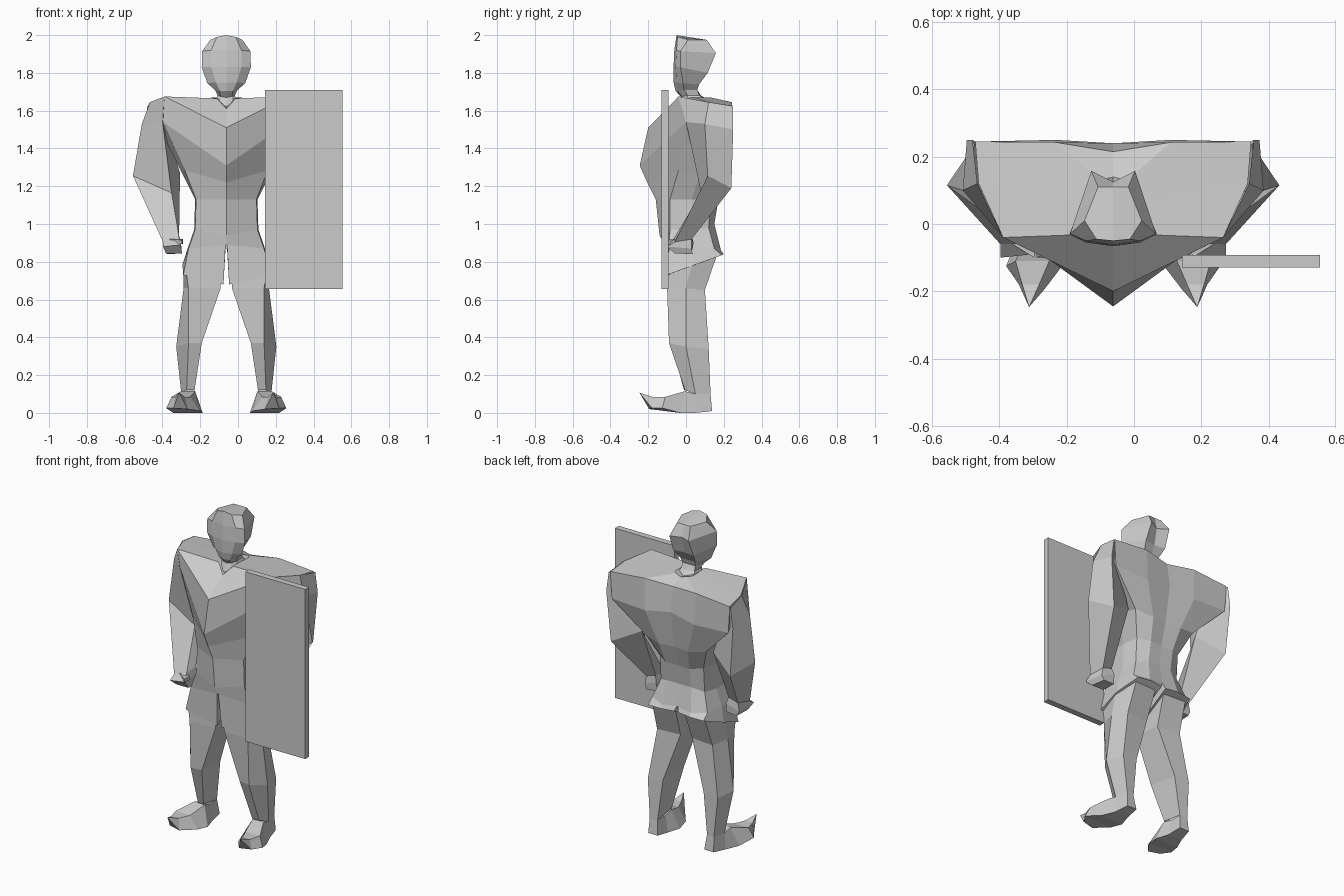
import bpy, bmesh

CX = -0.062  # the figure's own symmetry plane


def loft(name, rings, closed=True, mirror=True, caps=(True, True)):
    """Skin equal-length rings; mirror the half across the figure's centre plane."""
    bm = bmesh.new()
    rows = [[bm.verts.new(p) for p in r] for r in rings]
    n = len(rows[0])
    for a, b in zip(rows, rows[1:]):
        for i in range(n if closed else n - 1):
            j = (i + 1) % n
            bm.faces.new((a[i], a[j], b[j], b[i]))
    for row, cap in zip((rows[0], rows[-1]), caps):
        if cap:
            bm.faces.new(row)
    bmesh.ops.remove_doubles(bm, verts=bm.verts[:], dist=0.0005)
    if mirror:
        bmesh.ops.mirror(bm, geom=bm.verts[:] + bm.edges[:] + bm.faces[:],
                         axis='X', merge_dist=0.001)
        bmesh.ops.remove_doubles(bm, verts=bm.verts[:], dist=0.0005)
    bmesh.ops.recalc_face_normals(bm, faces=bm.faces[:])
    me = bpy.data.meshes.new(name)
    bm.to_mesh(me)
    bm.free()
    ob = bpy.data.objects.new(name, me)
    ob.location.x = CX
    bpy.context.collection.objects.link(ob)
    return ob


# head and neck: half rings from front centre to back centre
loft("head", [
    [(0, -.05, 2.0), (.05, -.045, 1.99), (.085, .01, 1.975), (.045, .11, 1.975), (0, .11, 1.975)],
    [(0, -.062, 1.92), (.08, -.05, 1.92), (.128, -.03, 1.915), (.065, .158, 1.905), (0, .125, 1.9)],
    [(0, -.066, 1.83), (.08, -.055, 1.83), (.13, -.03, 1.83), (.07, .115, 1.8), (0, .105, 1.8)],
    [(0, -.066, 1.75), (.055, -.05, 1.75), (.1, -.015, 1.745), (.05, .07, 1.74), (0, .07, 1.74)],
    [(0, -.055, 1.705), (.035, -.045, 1.705), (.06, -.01, 1.71), (.045, .06, 1.71), (0, .06, 1.71)],
    [(0, -.025, 1.67), (.03, -.02, 1.675), (.045, .01, 1.68), (.045, .07, 1.68), (0, .08, 1.68)],
    [(0, -.05, 1.62), (.03, -.03, 1.64), (.06, .0, 1.65), (.06, .1, 1.65), (0, .13, 1.65)],
], closed=False, caps=(True, False))

# torso: half rings from collar to hips
loft("torso", [
    [(0, -.06, 1.61), (.05, -.03, 1.665), (.06, .05, 1.67), (.06, .11, 1.67), (.04, .13, 1.67), (0, .14, 1.66)],
    [(0, -.2, 1.51), (.327, -.04, 1.675), (.4, .12, 1.645), (.41, .245, 1.625), (.173, .243, 1.645), (0, .215, 1.63)],
    [(0, -.245, 1.31), (.335, 0, 1.54), (.34, .1, 1.48), (.4, .245, 1.46), (.17, .25, 1.45), (0, .24, 1.48)],
    [(0, -.205, 1.22), (.22, -.04, 1.285), (.24, .08, 1.28), (.21, .19, 1.27), (.1, .215, 1.25), (0, .2, 1.25)],
    [(0, -.16, 1.13), (.16, -.085, 1.13), (.165, .03, 1.13), (.15, .13, 1.13), (.08, .17, 1.12), (0, .165, 1.12)],
    [(0, -.14, .94), (.165, -.085, .97), (.17, .03, .97), (.15, .12, .98), (.08, .15, 1.0), (0, .15, 1.0)],
    [(0, -.11, .89), (.2, -.09, .87), (.205, .03, .87), (.19, .15, .87), (.1, .185, .86), (0, .175, .87)],
], closed=False, caps=(True, False))

# upper arms and forearms: front, outer, back, inner
loft("arms", [
    [(.327, -.04, 1.675), (.404, .12, 1.645), (.418, .25, 1.62), (.3, .12, 1.63)],
    [(.337, 0, 1.54), (.447, .1, 1.53), (.435, .25, 1.5), (.3, .17, 1.45)],
    [(.29, .08, 1.165), (.494, .115, 1.255), (.41, .24, 1.19), (.245, .17, 1.27)],
    [(.25, -.06, .93), (.335, -.06, .905), (.315, .03, .92), (.25, .03, .94)],
], caps=(False, False))

# closed fists with thumbs
loft("fists", [
    [(.25, -.06, .93), (.335, -.06, .905), (.315, .03, .92), (.25, .03, .94)],
    [(.24, -.09, .89), (.335, -.1, .88), (.325, .03, .87), (.24, .04, .9)],
    [(.235, -.06, .845), (.32, -.06, .845), (.31, .035, .84), (.235, .03, .845)],
], caps=(False, True))
loft("thumbs", [
    [(.3, -.06, .92), (.3, -.03, .92), (.29, -.03, .89), (.29, -.06, .89)],
    [(.235, -.1, .915), (.23, -.06, .92), (.23, -.06, .895), (.235, -.1, .895)],
], caps=(False, True))

# shorts legs, hem rising to the back
loft("shorts", [
    [(.004, -.11, .89), (.2, -.09, .87), (.205, .03, .87), (.19, .15, .87), (.1, .185, .86), (.004, .175, .87)],
    [(.015, -.095, .68), (.228, -.1, .73), (.232, .05, .785), (.19, .19, .835), (.1, .2, .84), (.015, .185, .84)],
], caps=(False, True))

# legs
loft("legs", [
    [(.03, -.09, .69), (.21, -.098, .73), (.225, .03, .78), (.18, .16, .825), (.03, .15, .83)],
    [(.03, -.09, .66), (.2, -.1, .66), (.226, 0, .66), (.19, .1, .65), (.04, .085, .65)],
    [(.13, -.08, .37), (.2, -.09, .37), (.265, .0, .35), (.24, .12, .34), (.14, .115, .35)],
    [(.168, -.01, .12), (.21, -.005, .12), (.238, .05, .1), (.22, .13, .1), (.17, .125, .1)],
], caps=(False, False))

# feet with pointed upturned toes: rings from heel to tip
loft("feet", [
    [(.16, .138, .01), (.225, .138, .01), (.22, .13, .1), (.17, .125, .1)],
    [(.15, .05, 0), (.245, .05, 0), (.238, .05, .1), (.168, .05, .1)],
    [(.125, -.03, 0), (.28, -.03, 0), (.24, -.005, .115), (.165, -.005, .115)],
    [(.14, -.11, .01), (.318, -.125, .025), (.29, -.11, .085), (.19, -.11, .085)],
    [(.205, -.195, .02), (.28, -.18, .025), (.27, -.18, .085), (.22, -.18, .085)],
    [(.25, -.247, .108)] * 4,
])

# rectangular shield carried on one side only
x0, x1, z0, z1 = .142 - CX, .553 - CX, .657, 1.71
loft("shield", [[(x0, y, z0), (x1, y, z0), (x1, y, z1), (x0, y, z1)] for y in (-.13, -.092)],
     mirror=False)
